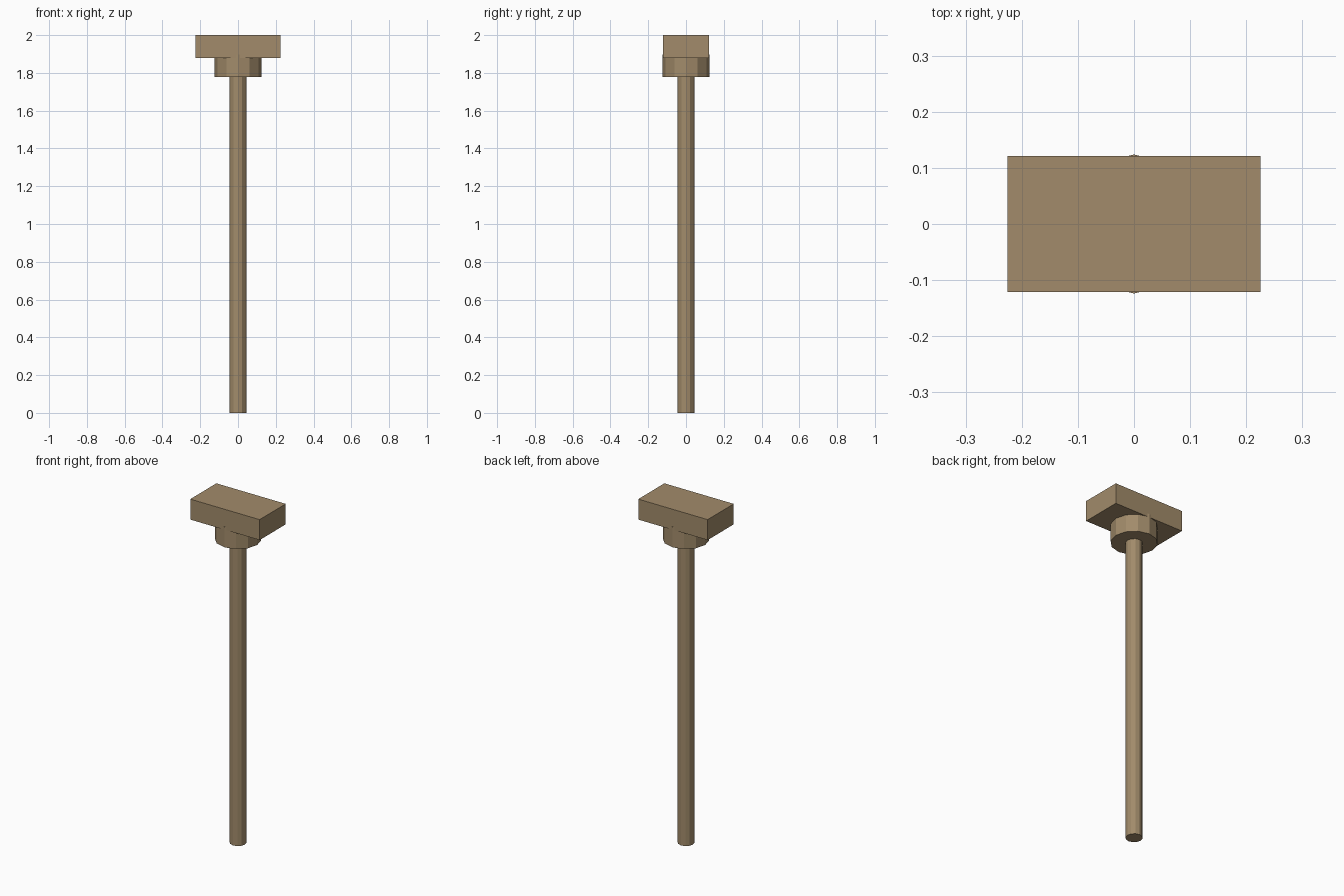
import bpy

if "Cube" in bpy.data.objects:
    bpy.data.objects.remove(bpy.data.objects["Cube"])

# Shared wood colour
wood = bpy.data.materials.new("wood")
wood.diffuse_color = (0.36, 0.26, 0.145, 1)
wood.use_nodes = True
wood.node_tree.nodes["Principled BSDF"].inputs["Base Color"].default_value = wood.diffuse_color


def finish(name):
    obj = bpy.context.object
    obj.name = name
    obj.data.materials.append(wood)
    return obj


def post(name, radius, z0, z1, sides=12):
    bpy.ops.mesh.primitive_cylinder_add(vertices=sides, radius=radius, depth=z1 - z0,
                                        location=(0, 0, (z0 + z1) / 2))
    return finish(name)


# Long handle and the collar under the head
post("handle", 0.045, 0, 1.80)
post("collar", 0.124, 1.778, 1.898)

# Rectangular head block
bpy.ops.mesh.primitive_cube_add(size=1, location=(0, 0, 1.94))
head = finish("head")
head.scale = (0.45, 0.242, 0.12)
